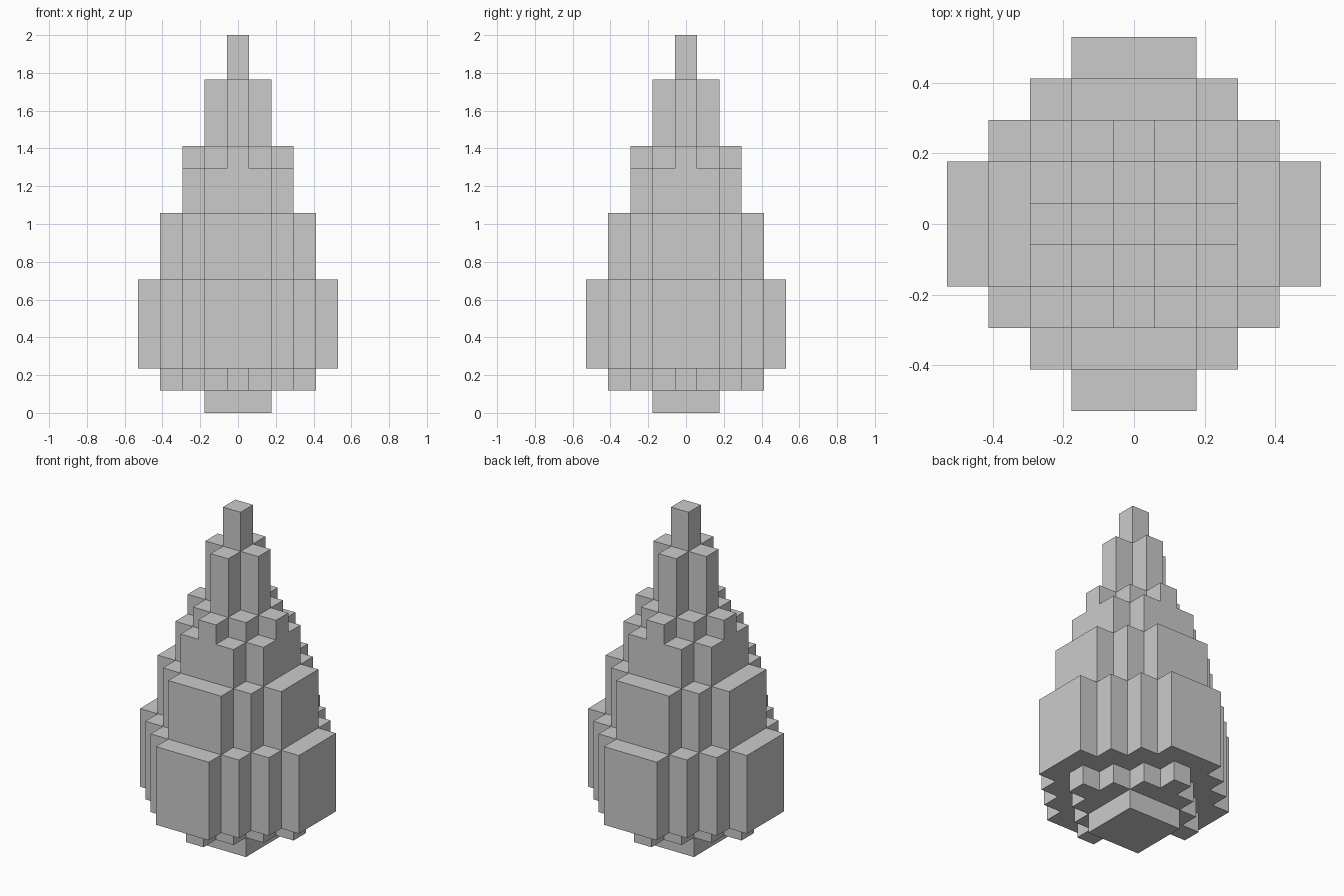
import bpy, bmesh

if "Cube" in bpy.data.objects:
    bpy.data.objects.remove(bpy.data.objects["Cube"])

V = 2 / 17  # edge length of one cube cell

# Each tier: (bottom, top, half-width in cells of rows 0, 1, 2 ... away from the centre)
TIERS = [
    (0, 1, [1, 1]),              # square foot
    (1, 2, [3, 2, 1, 0]),        # stepped diamond underside
    (2, 6, [4, 4, 3, 2, 1]),     # widest belly
    (6, 9, [3, 3, 2, 1]),        # shoulder
    (9, 11, [2, 2, 1]),          # neck
    (11, 12, [2, 1, 0]),         # diamond step
    (12, 15, [1, 0]),            # cross-shaped spire
    (15, 17, [0]),               # tip
]


def filled(i, j, k):
    """True when cell column (i, j) is solid in tier k."""
    if not 0 <= k < len(TIERS):
        return False
    rows = TIERS[k][2]
    return abs(j) < len(rows) and abs(i) <= rows[abs(j)]


def build_stepped_drop(name):
    bm = bmesh.new()
    verts = {}

    def vert(x, y, z):
        key = (x, y, z)
        if key not in verts:
            verts[key] = bm.verts.new((x * V, y * V, z * V))
        return verts[key]

    def quad(*points):
        bm.faces.new([vert(*p) for p in points])

    # Only the exposed sides of each cell become faces
    for k, (b, t, rows) in enumerate(TIERS):
        for i in range(-4, 5):
            for j in range(-4, 5):
                if not filled(i, j, k):
                    continue
                x0, x1, y0, y1 = i - .5, i + .5, j - .5, j + .5
                walls = [
                    ((1, 0), (x1, y0), (x1, y1)),
                    ((-1, 0), (x0, y1), (x0, y0)),
                    ((0, 1), (x1, y1), (x0, y1)),
                    ((0, -1), (x0, y0), (x1, y0)),
                ]
                for (di, dj), p, q in walls:
                    if not filled(i + di, j + dj, k):
                        quad((*p, b), (*q, b), (*q, t), (*p, t))
                if not filled(i, j, k + 1):
                    quad((x0, y0, t), (x1, y0, t), (x1, y1, t), (x0, y1, t))
                if not filled(i, j, k - 1):
                    quad((x0, y1, b), (x1, y1, b), (x1, y0, b), (x0, y0, b))

    mesh = bpy.data.meshes.new(name)
    bm.to_mesh(mesh)
    bm.free()
    obj = bpy.data.objects.new(name, mesh)
    bpy.context.collection.objects.link(obj)
    return obj


build_stepped_drop("stepped_drop")
